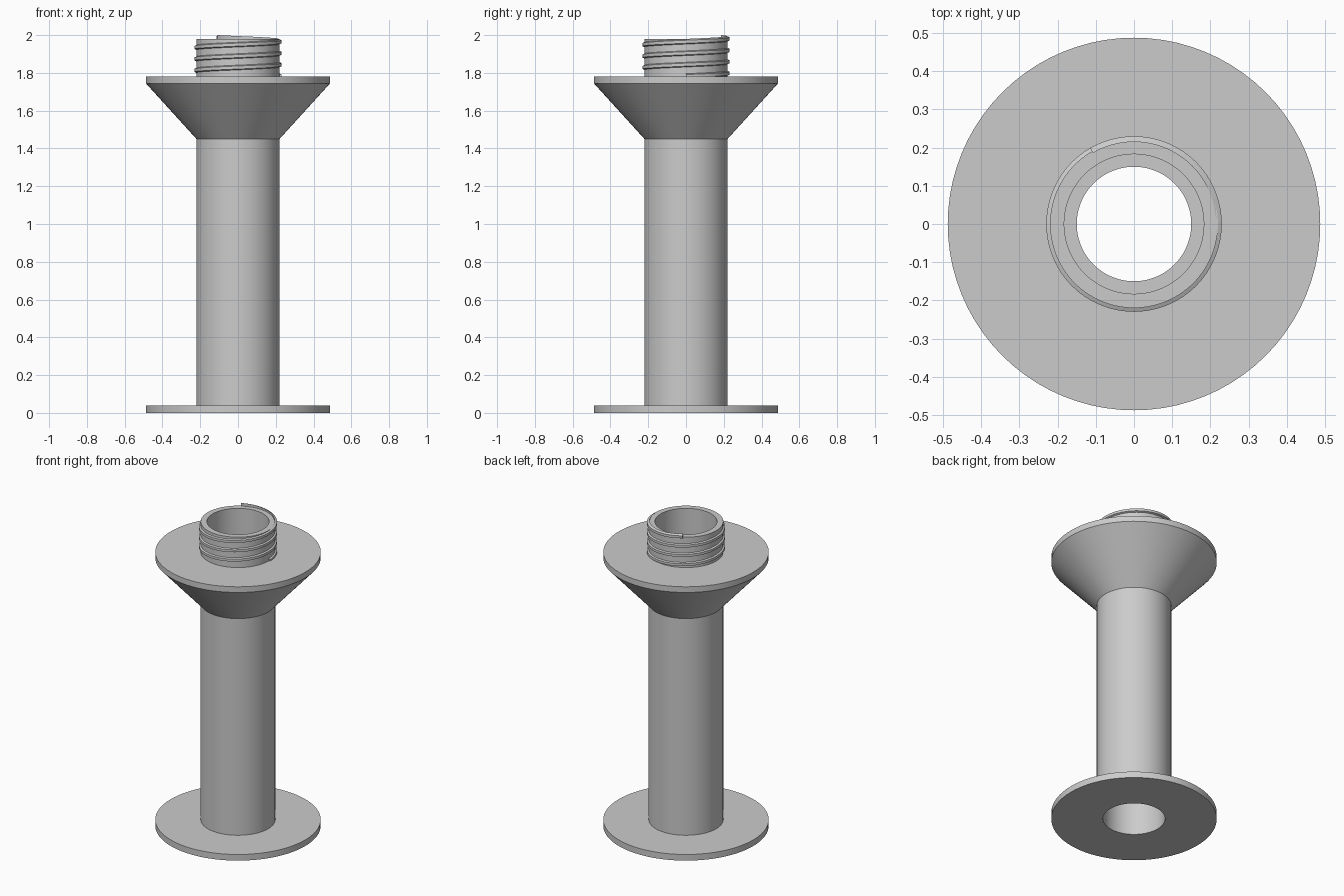
import bpy, bmesh
from math import cos, sin, pi, radians

cube = bpy.data.objects.get("Cube")
if cube:
    bpy.data.objects.remove(cube, do_unlink=True)

grey = bpy.data.materials.new("light_grey_plastic")
grey.use_nodes = True
colour = (0.6, 0.6, 0.6, 1)
grey.diffuse_color = colour
grey.node_tree.nodes["Principled BSDF"].inputs["Base Color"].default_value = colour


def sweep(name, profile, steps, turns=1.0, start=0.0, pitch=0.0, closed=True):
    """Turn a closed (radius, z) profile about z, rising by pitch each turn."""
    bm = bmesh.new()
    rings = []
    for i in range(steps if closed else steps + 1):
        t = turns * i / steps
        a = start + 2 * pi * t
        rings.append([bm.verts.new((r * cos(a), r * sin(a), z + pitch * t))
                      for r, z in profile])
    n = len(profile)
    for i in range(steps):
        p, q = rings[i], rings[(i + 1) % len(rings)]
        for j in range(n):
            k = (j + 1) % n
            bm.faces.new((p[j], q[j], q[k], p[k]))
    if not closed:
        bm.faces.new(rings[0])
        bm.faces.new(rings[-1])
    bmesh.ops.recalc_face_normals(bm, faces=bm.faces)
    mesh = bpy.data.meshes.new(name)
    bm.to_mesh(mesh)
    bm.free()
    mesh.materials.append(grey)
    obj = bpy.data.objects.new(name, mesh)
    bpy.context.collection.objects.link(obj)
    bpy.ops.object.select_all(action="DESELECT")
    obj.select_set(True)
    bpy.context.view_layer.objects.active = obj
    bpy.ops.object.shade_smooth_by_angle(angle=radians(25))
    return obj


flange_r, tube_r, seat_r, bore_r = 0.488, 0.22, 0.183, 0.15

# Spool body: base flange, tube, cone, top flange, neck and stepped bore
sweep("spool_body", [
    (seat_r, 0), (flange_r, 0), (flange_r, 0.04), (tube_r, 0.04),
    (tube_r, 1.45), (flange_r, 1.745), (flange_r, 1.782), (tube_r, 1.782),
    (tube_r, 1.98), (seat_r, 1.98), (seat_r, 1.6), (bore_r, 1.6),
    (bore_r, 0.35), (seat_r, 0.35)], 80)

# Right-handed screw thread around the neck
sweep("screw_thread", [
    (0.215, -0.015), (0.23, -0.008), (0.23, 0.008), (0.215, 0.015)],
    240, turns=10 / 3, pitch=0.0606, closed=False).location.z = 1.783
